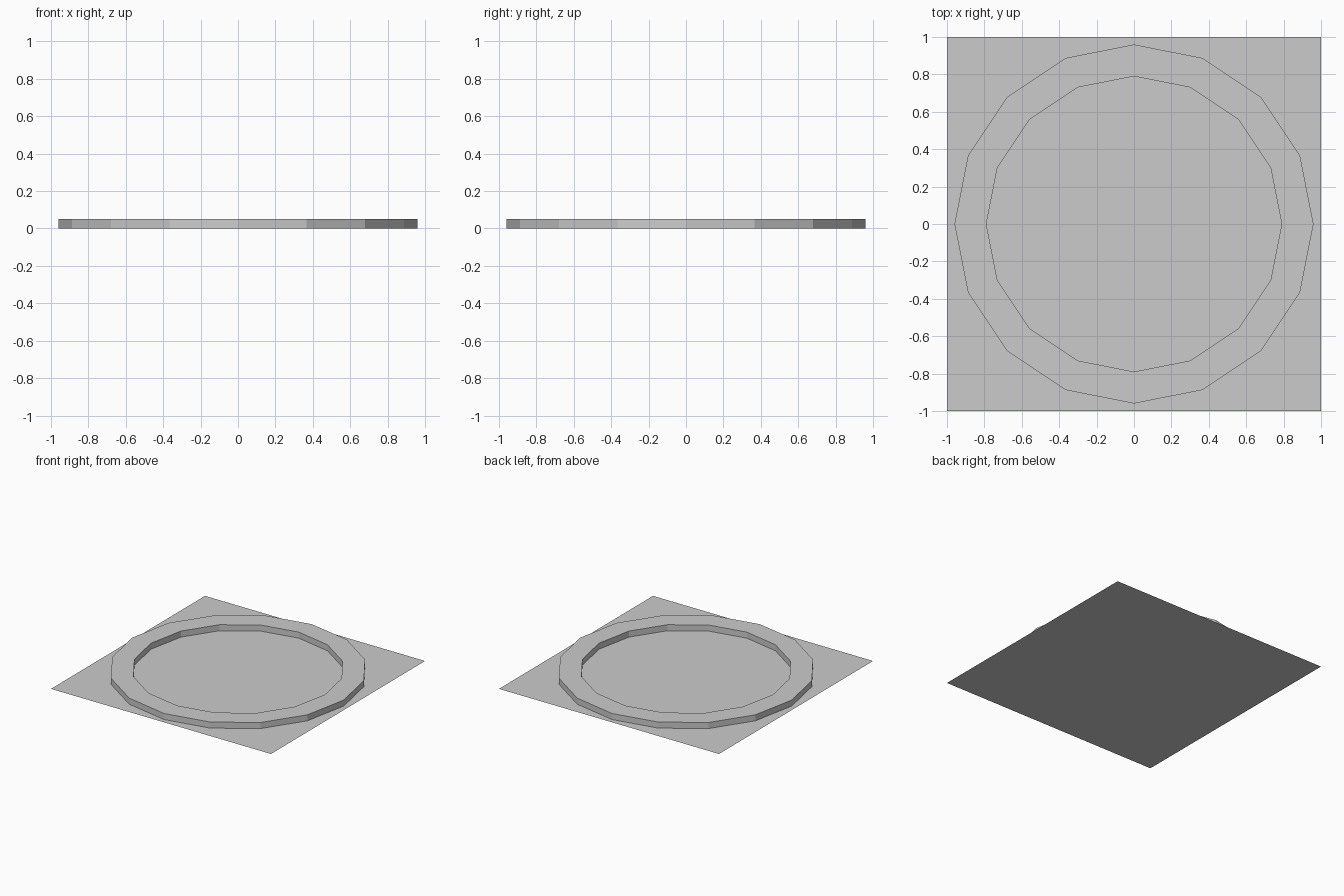
import bpy, bmesh, math

if "Cube" in bpy.data.objects:
    bpy.data.objects.remove(bpy.data.objects["Cube"])

SIDES, OUTER, INNER, HEIGHT = 16, 0.96, 0.79, 0.05


def add_object(name, bm):
    mesh = bpy.data.meshes.new(name)
    bm.to_mesh(mesh)
    bm.free()
    obj = bpy.data.objects.new(name, mesh)
    bpy.context.collection.objects.link(obj)
    return obj


# Flat square base sheet
bm = bmesh.new()
bmesh.ops.create_grid(bm, x_segments=1, y_segments=1, size=1.0)
add_object("base_sheet", bm)

# Raised 16-sided ring: a square section swept round the centre
bm = bmesh.new()
section = [(INNER, 0), (OUTER, 0), (OUTER, HEIGHT), (INNER, HEIGHT)]
loops = []
for i in range(SIDES):
    a = 2 * math.pi * i / SIDES
    loops.append([bm.verts.new((r * math.cos(a), r * math.sin(a), z)) for r, z in section])
for i in range(SIDES):
    p, q = loops[i], loops[(i + 1) % SIDES]
    for j in range(4):
        k = (j + 1) % 4
        bm.faces.new((p[j], q[j], q[k], p[k]))
bmesh.ops.recalc_face_normals(bm, faces=bm.faces)
add_object("raised_ring", bm)
